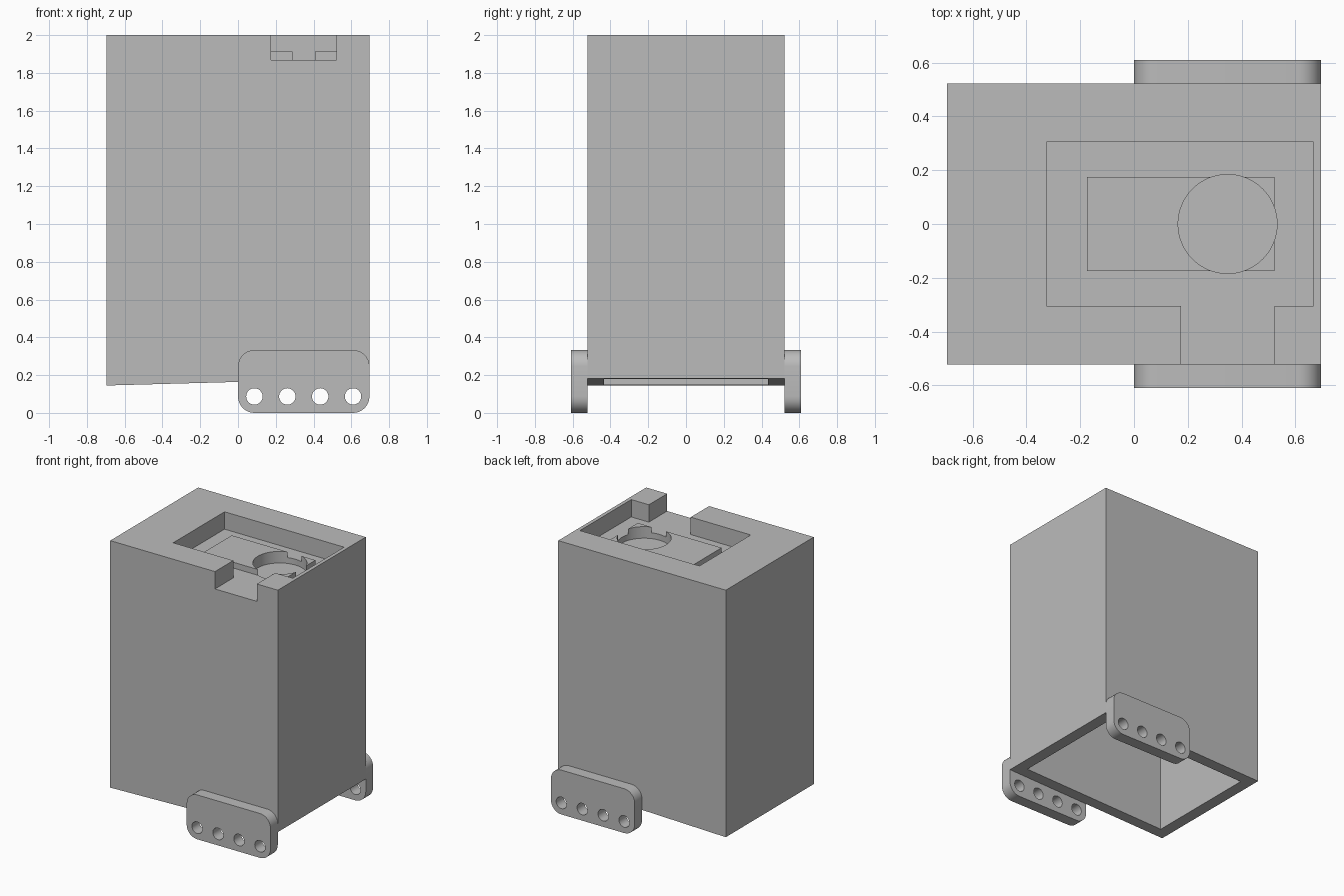
import bpy, bmesh, math
from mathutils import Matrix, Vector

default = bpy.data.objects.get("Cube")
if default:
    bpy.data.objects.remove(default, do_unlink=True)

grey = bpy.data.materials.new("plain grey")
grey.use_nodes = True
grey.diffuse_color = (0.5, 0.5, 0.5, 1)
grey.node_tree.nodes["Principled BSDF"].inputs["Base Color"].default_value = (0.5, 0.5, 0.5, 1)

U = 0.0435                      # design module
HX, HY = 16 * U, 12 * U         # half size of the case
FLOOR = 2 - 3 * U               # floor of the top pocket


def finish(name, bm):
    bmesh.ops.recalc_face_normals(bm, faces=bm.faces)
    mesh = bpy.data.meshes.new(name)
    bm.to_mesh(mesh)
    bm.free()
    mesh.materials.append(grey)
    obj = bpy.data.objects.new(name, mesh)
    bpy.context.collection.objects.link(obj)
    return obj


def box_mesh(lo, hi):
    lo, hi = Vector(lo), Vector(hi)
    bm = bmesh.new()
    bmesh.ops.create_cube(bm, size=1)
    bmesh.ops.scale(bm, vec=hi - lo, verts=bm.verts)
    bmesh.ops.translate(bm, vec=(lo + hi) / 2, verts=bm.verts)
    return bm


def box(name, lo, hi):
    return finish(name, box_mesh(lo, hi))


def cylinder(name, centre, radius, depth, sides, along_y=False):
    bm = bmesh.new()
    bmesh.ops.create_cone(bm, cap_ends=True, segments=sides, radius1=radius,
                          radius2=radius, depth=depth)
    if along_y:
        bmesh.ops.rotate(bm, matrix=Matrix.Rotation(math.pi / 2, 3, 'X'), verts=bm.verts)
    bmesh.ops.translate(bm, vec=centre, verts=bm.verts)
    return finish(name, bm)


def cut(obj, cutter):
    cutter.hide_render = True
    mod = obj.modifiers.new("cut", 'BOOLEAN')
    mod.operation, mod.solver, mod.object = 'DIFFERENCE', 'EXACT', cutter
    bpy.context.view_layer.objects.active = obj
    bpy.ops.object.modifier_apply(modifier=mod.name)
    bpy.data.objects.remove(cutter, do_unlink=True)


def smooth(obj):
    bpy.ops.object.select_all(action='DESELECT')
    obj.select_set(True)
    bpy.context.view_layer.objects.active = obj
    bpy.ops.object.shade_smooth_by_angle(angle=math.radians(30))


# Case with a slightly sloping lower edge, hollow and open underneath
bm = box_mesh((-HX, -HY, 0.145), (HX, HY, 2))
for v in bm.verts:
    if v.co.z < 1 and v.co.x > 0:
        v.co.z = 0.183
case = finish("case", bm)
wall = 2 * U
cut(case, box("cavity", (wall - HX, wall - HY, -0.1), (HX - wall, HY - wall, 2 - 6 * U)))

# Pocket in the top, with a channel out through the front
cut(case, box("pocket", (-0.325, -7 * U, FLOOR), (0.668, 7 * U, 2.1)))
cut(case, box("channel", (4 * U, -HY - 0.1, FLOOR), (12 * U, -6 * U, 2.1)))

# Raised pad in the pocket, with a round recess running into the floor
pad = box("raised_pad", (-4 * U, -4 * U, FLOOR - U / 2), (12 * U, 4 * U, FLOOR + U))
for part in (case, pad):
    cut(part, cylinder("recess", (8 * U, 0, FLOOR), 0.184, 2 * U + (part == pad) * U, 64))
    smooth(part)

# Rounded mounting tabs with four holes each
for side, name in ((-1, "front_tab"), (1, "back_tab")):
    y = side * (HY + U)
    bm = box_mesh((0, y - U, 0), (HX, y + U, 0.333))
    edges = [e for e in bm.edges if abs(e.verts[0].co.y - e.verts[1].co.y) > U]
    bmesh.ops.bevel(bm, geom=edges, offset=2 * U, offset_type='OFFSET', segments=8,
                    profile=0.5, affect='EDGES')
    tab = finish(name, bm)
    for i in range(4):
        cut(tab, cylinder("hole", (2 * U + 4 * U * i, y, 2 * U), U, 0.3, 32, True))
    smooth(tab)
